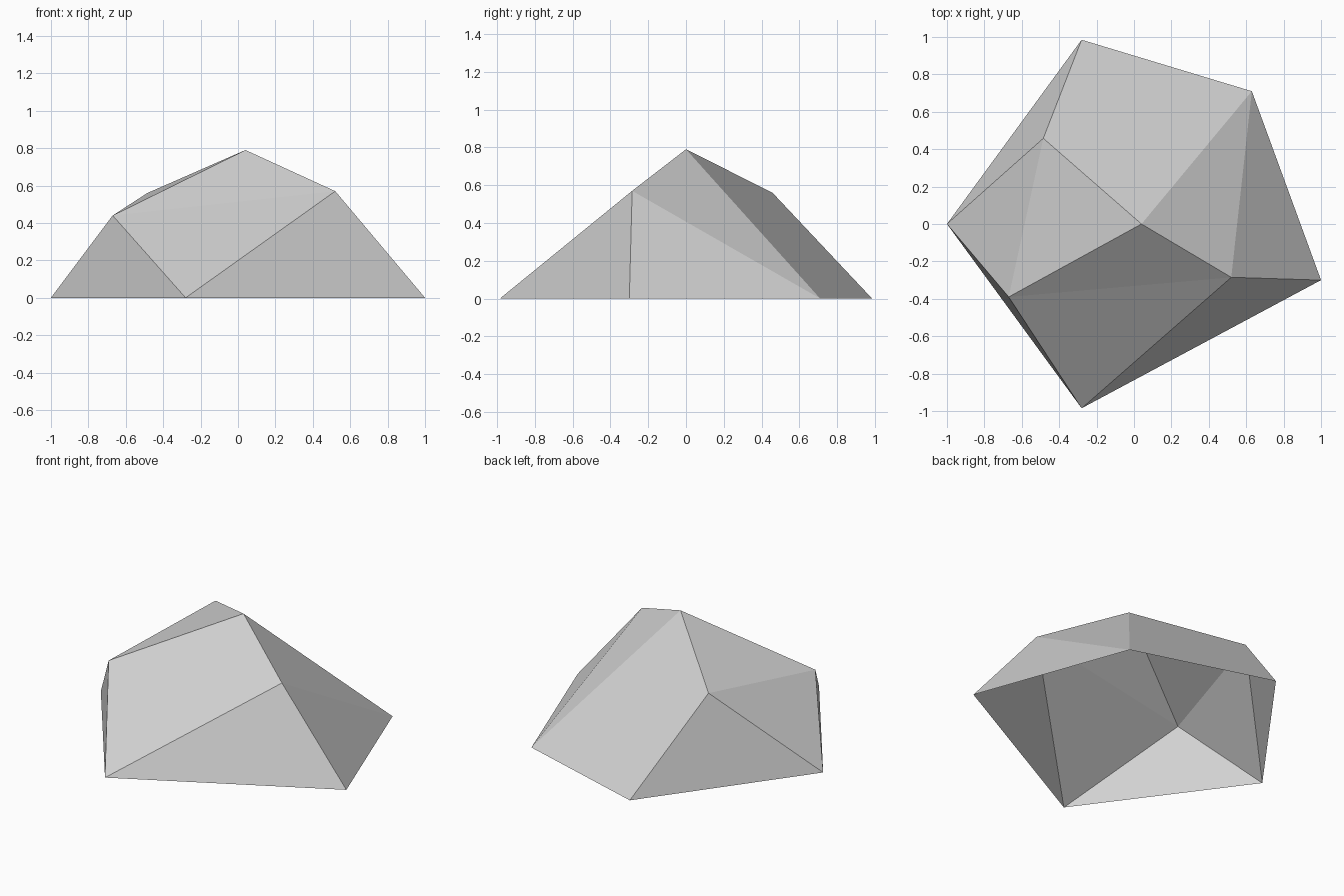
import bpy
import bmesh

cube = bpy.data.objects.get("Cube")
if cube:
    bpy.data.objects.remove(cube, do_unlink=True)

# Stone colour
grey = (0.64, 0.64, 0.64, 1.0)
stone = bpy.data.materials.new("pale_grey_stone")
stone.use_nodes = True
stone.diffuse_color = grey
shader = next(n for n in stone.node_tree.nodes if n.type == "BSDF_PRINCIPLED")
shader.inputs["Base Color"].default_value = grey
shader.inputs["Roughness"].default_value = 0.9

# Corners: five on the ground, three shoulders and the peak
corners = {
    "west": (-1.0, 0.0, 0.0),
    "south": (-0.28, -0.985, 0.0),
    "east": (1.0, -0.30, 0.0),
    "north_east": (0.63, 0.71, 0.0),
    "north": (-0.28, 0.985, 0.0),
    "low_shoulder": (-0.67, -0.39, 0.44),
    "east_shoulder": (0.52, -0.285, 0.57),
    "back_shoulder": (-0.485, 0.458, 0.56),
    "peak": (0.04, 0.0, 0.79),
}

# Flat facets, open underneath
facets = [
    ("west", "south", "low_shoulder"),
    ("south", "east_shoulder", "low_shoulder"),
    ("low_shoulder", "east_shoulder", "peak"),
    ("south", "east", "east_shoulder"),
    ("east", "north_east", "east_shoulder"),
    ("east_shoulder", "north_east", "peak"),
    ("north_east", "north", "back_shoulder", "peak"),
    ("north", "west", "back_shoulder"),
    ("west", "low_shoulder", "back_shoulder"),
    ("back_shoulder", "low_shoulder", "peak"),
]

bm = bmesh.new()
verts = {name: bm.verts.new(co) for name, co in corners.items()}
for facet in facets:
    bm.faces.new([verts[name] for name in facet])

mesh = bpy.data.meshes.new("rock")
bm.to_mesh(mesh)
bm.free()
mesh.materials.append(stone)
rock = bpy.data.objects.new("rock", mesh)
bpy.context.collection.objects.link(rock)
